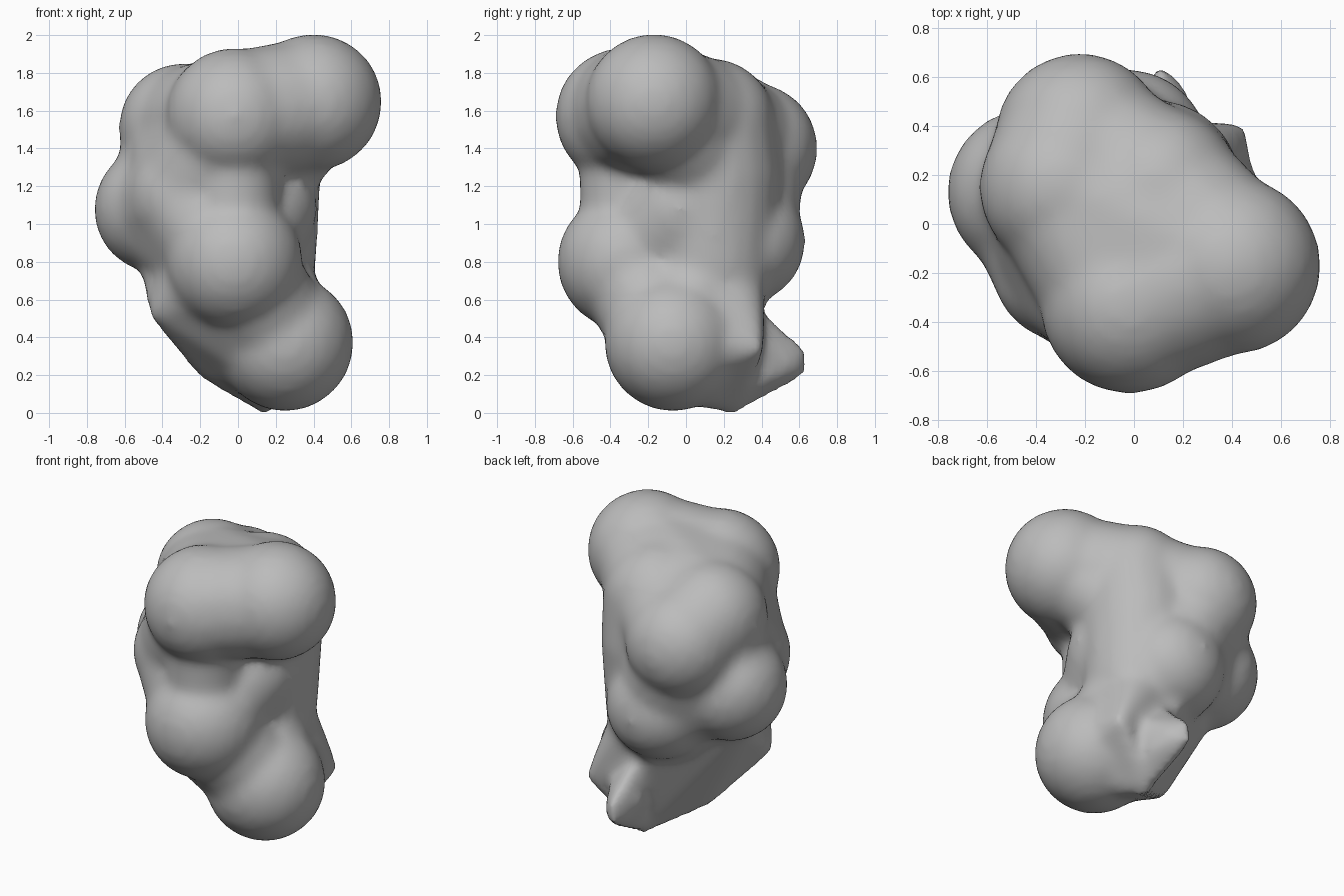
import bpy, bmesh, math
from mathutils import Matrix

cube = bpy.data.objects.get("Cube")
if cube:
    bpy.data.objects.remove(cube, do_unlink=True)

mat = bpy.data.materials.new("plain grey")
mat.use_nodes = True
GREY = (0.5, 0.5, 0.5, 1)
mat.diffuse_color = GREY
mat.node_tree.nodes["Principled BSDF"].inputs["Base Color"].default_value = GREY

bm = bmesh.new()


def hull(*balls):
    """Add one convex skin around balls given as (x, y, z, radius)."""
    part = bmesh.new()
    for x, y, z, r in balls:
        bmesh.ops.create_icosphere(part, subdivisions=3 if r > 0.1 else 1, radius=r,
                                   matrix=Matrix.Translation((x, y, z)))
    if len(balls) > 1:
        bmesh.ops.delete(part, geom=part.faces[:], context='FACES_ONLY')
        bmesh.ops.convex_hull(part, input=part.verts[:])
        bmesh.ops.delete(part, geom=[v for v in part.verts if not v.link_faces], context='VERTS')
        bmesh.ops.delete(part, geom=[e for e in part.edges if not e.link_faces], context='EDGES')
    bmesh.ops.recalc_face_normals(part, faces=part.faces[:])
    tmp = bpy.data.meshes.new("part")
    part.to_mesh(tmp)
    part.free()
    bm.from_mesh(tmp)
    bpy.data.meshes.remove(tmp)


def link(r, *lobes):
    """Join lobes with a web of radius r."""
    hull(*[(*lobe[:3], r) for lobe in lobes])


# Rounded lobes
top_right = (0.40, -0.17, 1.645, 0.365)
top_front = (-0.02, -0.33, 1.57, 0.365)
mid_front = (-0.02, -0.32, 0.80, 0.365)
low_right = (0.25, -0.07, 0.37, 0.365)
top_left = (-0.29, 0.15, 1.51, 0.345)
top_back = (-0.22, 0.35, 1.40, 0.35)
top_mid = (0.10, 0.13, 1.535, 0.345)
mid_left = (-0.42, 0.13, 1.08, 0.345)
mid_back = (-0.03, 0.295, 0.91, 0.34)
left_front = (-0.27, -0.17, 1.14, 0.315)
core_top = (0.08, 0.15, 1.26, 0.36)
core_low = (0.07, 0.14, 0.80, 0.345)
core_front = (0.14, -0.03, 1.08, 0.29)
for lobe in (top_right, top_front, mid_front, low_right, top_left, top_back, top_mid,
             mid_left, mid_back, left_front):
    hull(lobe)

# Broad top web, central body and necks
link(0.325, top_right, top_front, top_left, top_back)
link(0.345, top_right, top_front)
link(0.34, top_left, top_back)
hull(top_mid, core_top)
link(0.33, top_mid, top_right)
link(0.32, top_mid, top_back)
link(0.30, top_right, core_top)
link(0.24, top_front, mid_front, left_front, core_top, core_low, mid_left, top_left)
link(0.28, core_top, core_front, core_low, mid_front)
link(0.29, top_back, mid_left, mid_back, core_top)
link(0.29, top_left, mid_left, left_front)
link(0.30, top_left, top_front, left_front)
link(0.31, mid_left, left_front, mid_front)
hull(core_top, core_low)
link(0.31, core_low, mid_back)
link(0.30, mid_front, low_right)
link(0.29, core_low, low_right)

# Flat slanting underside, from the rear lobes down to the foot
hull((-0.11, -0.22, 0.72, 0.29), (*low_right[:3], 0.30), (0.13, 0.25, 0.02, 0.03),
     (-0.43, -0.24, 0.52, 0.04), (-0.18, 0.03, 0.20, 0.03),
     (0.00, 0.40, 0.65, 0.05), (-0.48, 0.08, 0.79, 0.05))

# Flared skirt running out to a corner at the lower back right
hull((*core_low[:3], 0.28), (*low_right[:3], 0.28), (0.43, 0.39, 0.34, 0.03),
     (0.13, 0.27, 0.02, 0.03))

# Small angular spur at the lower back
hull(*[(x, y, z, 0.03) for x, y, z in (
    (0.10, 0.61, 0.21), (0.11, 0.61, 0.32), (0.17, 0.57, 0.26), (0.22, 0.42, 0.18),
    (0.24, 0.42, 0.36), (0.04, 0.42, 0.30), (0.10, 0.42, 0.50), (0.13, 0.27, 0.03))])

me = bpy.data.meshes.new("lumpy_rock")
bm.to_mesh(me)
bm.free()
rock = bpy.data.objects.new("lumpy_rock", me)
bpy.context.collection.objects.link(rock)
me.materials.append(mat)

# Fuse the lobes and soften the creases
remesh = rock.modifiers.new("fuse", 'REMESH')
remesh.mode = 'VOXEL'
remesh.voxel_size = 0.03
soften = rock.modifiers.new("soften", 'SMOOTH')
soften.factor = 0.5
soften.iterations = 12
bpy.context.view_layer.objects.active = rock
rock.select_set(True)
for m in ("fuse", "soften"):
    bpy.ops.object.modifier_apply(modifier=m)
bpy.ops.object.shade_smooth_by_angle(angle=math.radians(50))
